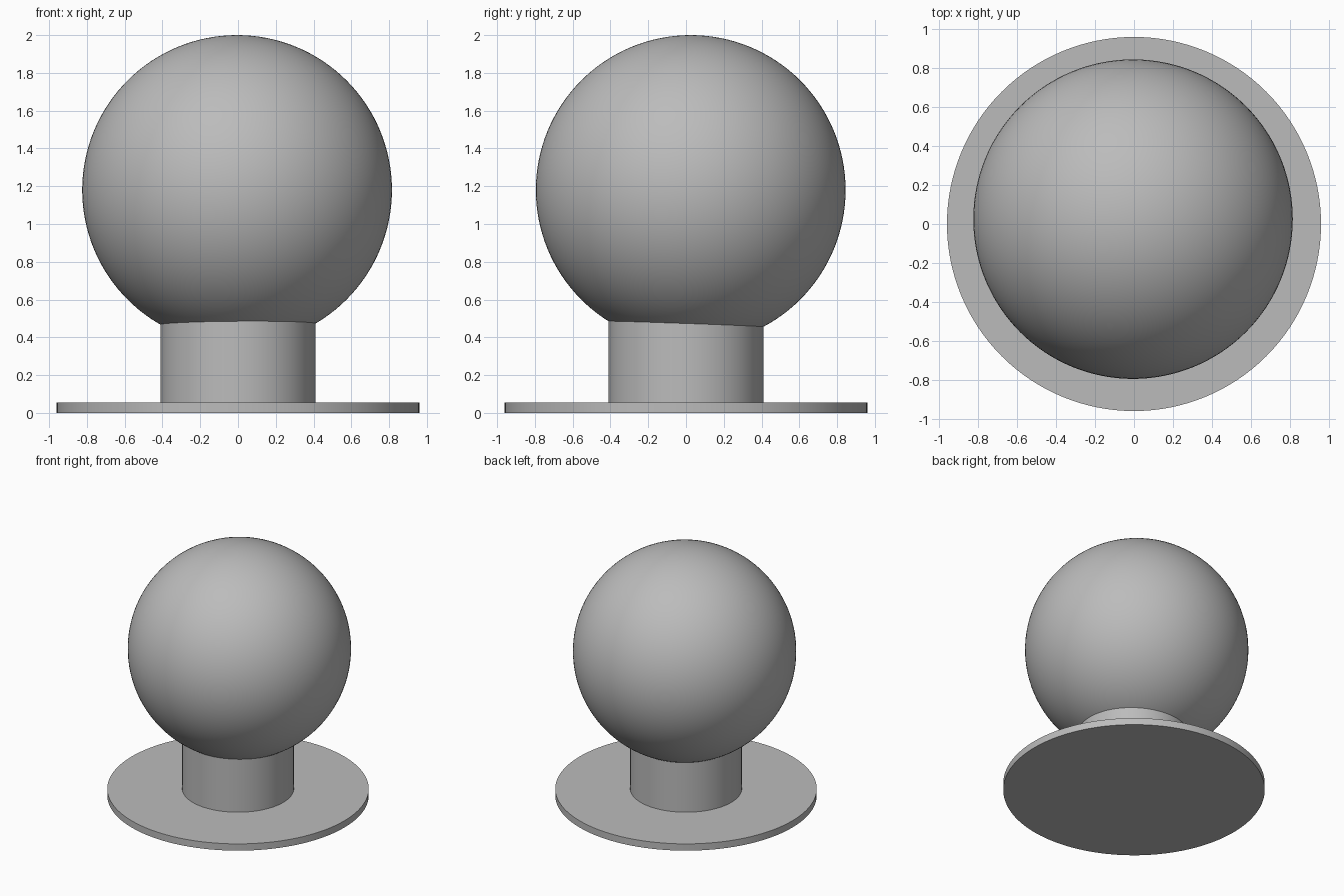
import bpy
import math

cube = bpy.data.objects.get("Cube")
if cube:
    bpy.data.objects.remove(cube, do_unlink=True)

# Single neutral grey
GREY = (0.5, 0.5, 0.5, 1.0)
grey = bpy.data.materials.new("neutral grey")
grey.use_nodes = True
grey.diffuse_color = GREY
for node in grey.node_tree.nodes:
    if node.type == "BSDF_PRINCIPLED":
        node.inputs["Base Color"].default_value = GREY


def finish(name):
    """Name, colour and smooth the newly added part."""
    part = bpy.context.object
    part.name = part.data.name = name
    part.data.materials.append(grey)
    bpy.ops.object.shade_smooth_by_angle(angle=math.radians(30))
    return part


def disc(name, radius, bottom, top):
    """Upright cylinder between two heights."""
    bpy.ops.mesh.primitive_cylinder_add(
        vertices=128, radius=radius, depth=top - bottom,
        location=(0, 0, (bottom + top) / 2))
    return finish(name)


# Flat round foot
disc("base_plate", 0.96, 0, 0.055)

# Short neck, running up into the ball
disc("neck", 0.41, 0.055, 0.56)

# Ball, seated slightly off the neck's axis
bpy.ops.mesh.primitive_uv_sphere_add(
    segments=128, ring_count=64, radius=0.82, location=(-0.005, 0.025, 1.18))
finish("ball")
